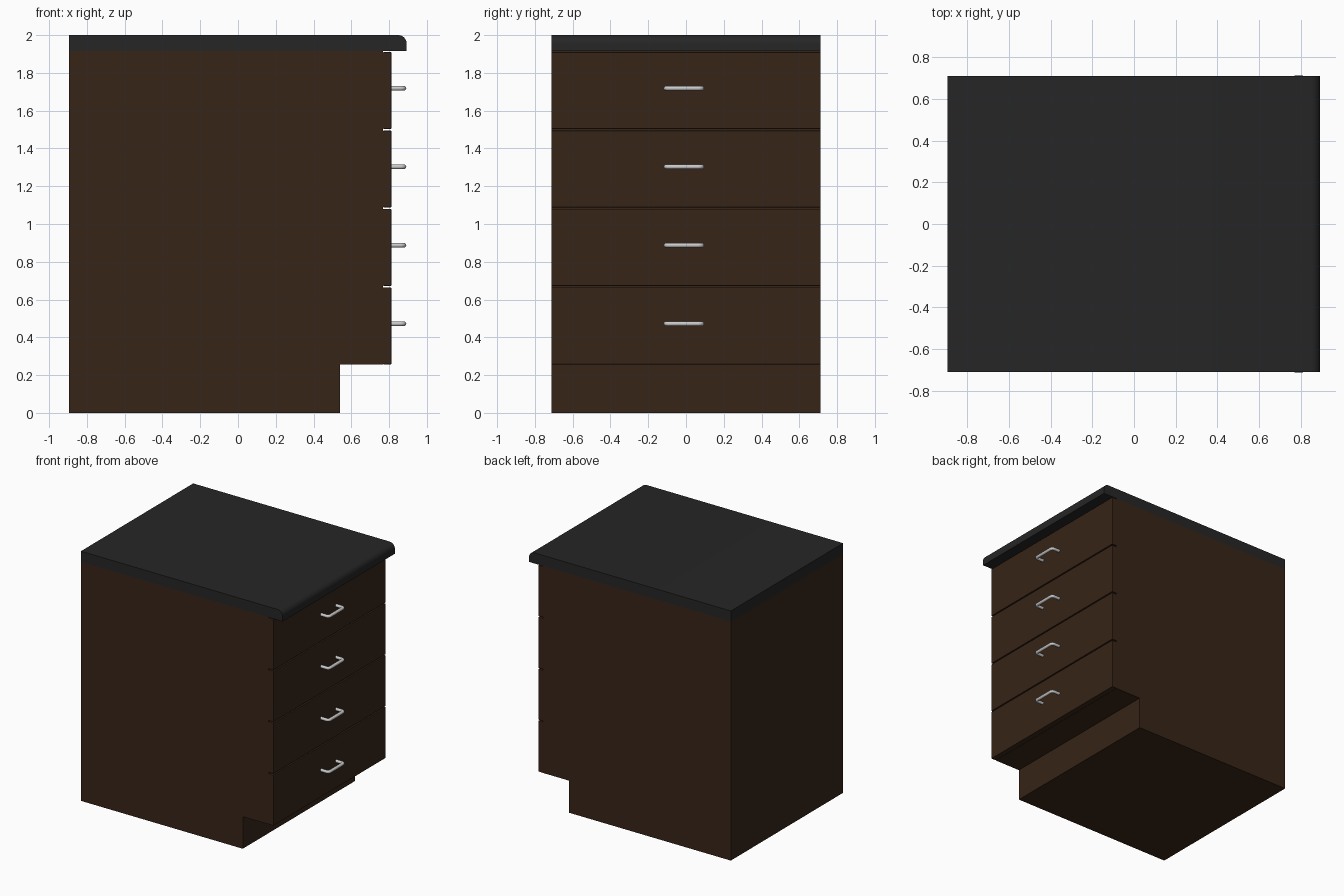
import bpy, bmesh, math

if "Cube" in bpy.data.objects:
    bpy.data.objects.remove(bpy.data.objects["Cube"])

def material(name, rgb):
    m = bpy.data.materials.new(name)
    m.diffuse_color = (*rgb, 1)
    m.use_nodes = True
    m.node_tree.nodes["Principled BSDF"].inputs["Base Color"].default_value = m.diffuse_color
    return m

wood = material("dark_wood", (0.038, 0.018, 0.009))
stone = material("black_worktop", (0.019, 0.019, 0.019))
metal = material("brushed_metal", (0.55, 0.55, 0.55))

def smooth(ob):
    bpy.ops.object.select_all(action='DESELECT')
    ob.select_set(True)
    bpy.context.view_layer.objects.active = ob
    bpy.ops.object.shade_smooth_by_angle(angle=math.radians(35))

def extrude_profile(name, pts, y0, y1, mat):
    """Extrude an x-z outline along y."""
    bm = bmesh.new()
    face = bm.faces.new([bm.verts.new((x, y0, z)) for x, z in pts])
    ret = bmesh.ops.extrude_face_region(bm, geom=[face])
    verts = [v for v in ret["geom"] if isinstance(v, bmesh.types.BMVert)]
    bmesh.ops.translate(bm, verts=verts, vec=(0, y1 - y0, 0))
    bmesh.ops.recalc_face_normals(bm, faces=bm.faces)
    me = bpy.data.meshes.new(name)
    bm.to_mesh(me)
    bm.free()
    me.materials.append(mat)
    ob = bpy.data.objects.new(name, me)
    bpy.context.collection.objects.link(ob)
    return ob

W = 0.711                                   # half width
BACK, CARCASS, FRONT, LIP = -0.895, 0.768, 0.812, 0.893
TOP, KICK = 1.915, 0.257

# carcass with toe kick
extrude_profile("carcass", [(BACK, 0), (0.54, 0), (0.54, KICK), (CARCASS, KICK),
                            (CARCASS, TOP), (BACK, TOP)], -W, W, wood)

# worktop with rounded front edge
r = 0.045
nose = [(LIP - r + r * math.cos(a), 2 - r + r * math.sin(a))
        for a in (math.radians(90 * i / 8) for i in range(9))]
smooth(extrude_profile("worktop", [(BACK, TOP), (LIP, TOP)] + nose + [(BACK, 2)], -W, W, stone))

def make_handle(name, z):
    """U-shaped bar handle with rounded corners."""
    rad, yc, half, c = 0.0125, -0.011, 0.095, 0.018
    xo = LIP - rad - 0.002
    side = [(FRONT - 0.005, half)]
    side += [(xo - c + c * math.sin(a), half - c + c * math.cos(a))
             for a in (math.radians(90 * i / 5) for i in range(6))]
    path = side + [(x, -y) for x, y in reversed(side)]
    cu = bpy.data.curves.new(name, 'CURVE')
    cu.dimensions = '3D'
    cu.bevel_depth = rad
    cu.bevel_resolution = 4
    cu.use_fill_caps = True
    sp = cu.splines.new('POLY')
    sp.points.add(len(path) - 1)
    for p, (x, y) in zip(sp.points, path):
        p.co = (x, y + yc, z, 1)
    tmp = bpy.data.objects.new(name + "_path", cu)
    bpy.context.collection.objects.link(tmp)
    bpy.context.view_layer.update()
    me = bpy.data.meshes.new_from_object(tmp.evaluated_get(bpy.context.evaluated_depsgraph_get()))
    bpy.data.objects.remove(tmp)
    me.materials.clear()
    me.materials.append(metal)
    ob = bpy.data.objects.new(name, me)
    bpy.context.collection.objects.link(ob)
    smooth(ob)

# four drawer fronts, each with a handle
pitch, gap = 0.4155, 0.009
for i in range(4):
    z0 = KICK + i * pitch
    z1 = z0 + pitch - gap
    d = extrude_profile(f"drawer_front_{i + 1}", [(CARCASS, z0), (FRONT, z0), (FRONT, z1), (CARCASS, z1)],
                        -W - 0.001, W + 0.001, wood)
    b = d.modifiers.new("edge", 'BEVEL')
    b.width, b.segments = 0.003, 2
    make_handle(f"handle_{i + 1}", z0 + 0.215)
